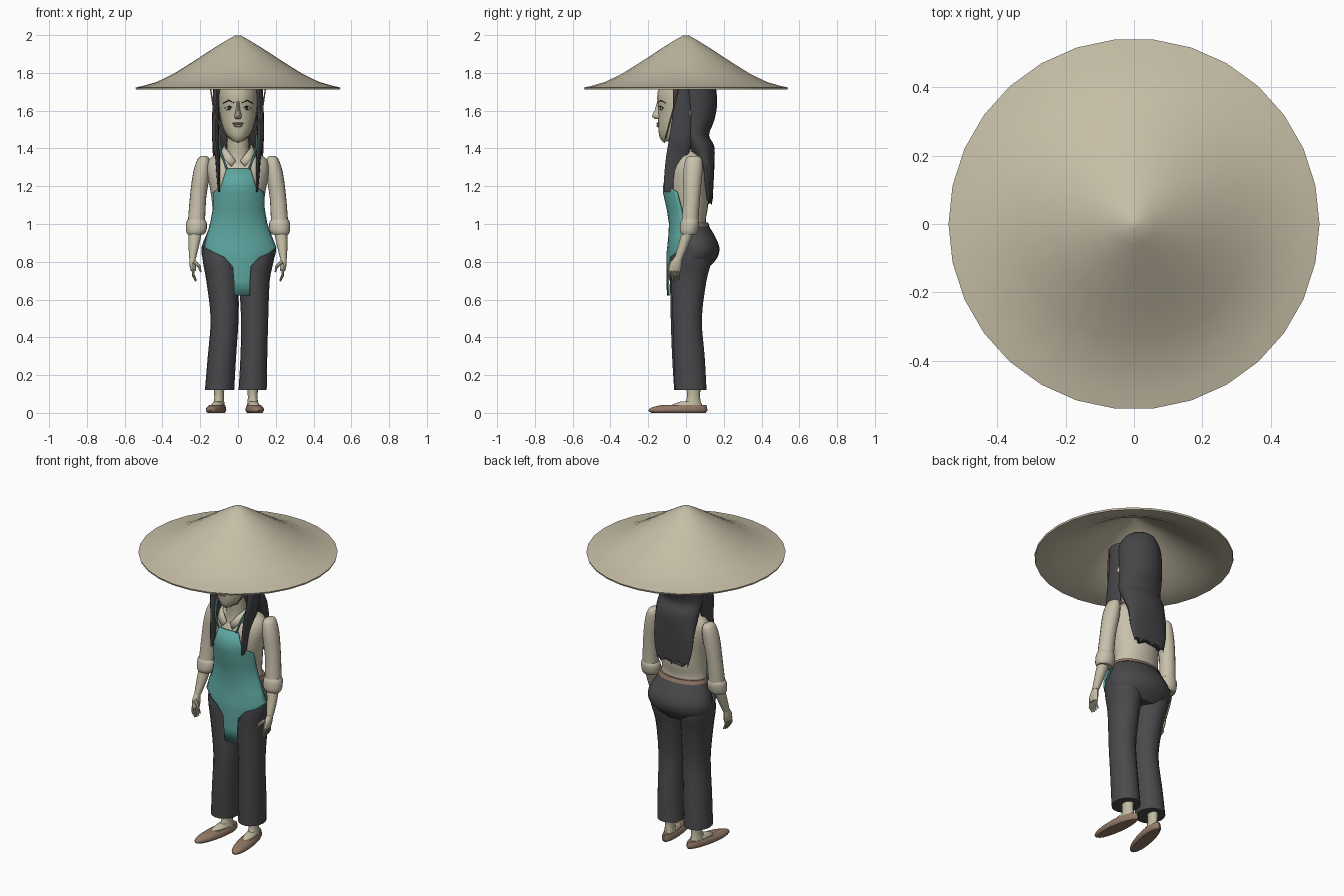
import bpy, bmesh, math
from mathutils import Vector


def material(name, rgb):
    m = bpy.data.materials.new(name)
    m.diffuse_color = (*rgb, 1)
    return m


STRAW = material("straw", (0.56, 0.51, 0.38))
CLOTH = material("cream cloth", (0.58, 0.53, 0.41))
SKIN = material("skin", (0.54, 0.50, 0.36))
TEAL = material("teal apron", (0.11, 0.38, 0.35))
GREY = material("dark trousers", (0.068, 0.068, 0.073))
HAIR = material("black hair", (0.060, 0.060, 0.066))
BROWN = material("brown leather", (0.29, 0.19, 0.135))
DARK = material("dark eye", (0.03, 0.025, 0.025))
LIP = material("lips", (0.33, 0.24, 0.18))
WHITE = material("eye white", (0.6, 0.58, 0.5))


def finish(name, bm, mat, angle=40, thick=0):
    bmesh.ops.recalc_face_normals(bm, faces=bm.faces)
    me = bpy.data.meshes.new(name)
    bm.to_mesh(me)
    bm.free()
    me.materials.append(mat)
    ob = bpy.data.objects.new(name, me)
    bpy.context.collection.objects.link(ob)
    bpy.ops.object.select_all(action='DESELECT')
    bpy.context.view_layer.objects.active = ob
    ob.select_set(True)
    bpy.ops.object.shade_smooth_by_angle(angle=math.radians(angle))
    if thick:
        mod = ob.modifiers.new("thickness", 'SOLIDIFY')
        mod.thickness = thick
        mod.offset = 0
    return ob


def smooth_rows(rows, steps):
    """Catmull-Rom interpolation between section rows."""
    out = []
    for i in range(len(rows) - 1):
        a, b, c, d = (rows[max(0, min(len(rows) - 1, i + k))] for k in (-1, 0, 1, 2))
        for s in range(steps):
            t = s / steps
            out.append([q + 0.5 * t * (r - p + t * (2 * p - 5 * q + 4 * r - e + t * (3 * (q - r) + e - p)))
                        for p, q, r, e in zip(a, b, c, d)])
    return out + [list(rows[-1])]


def loft(name, rows, mat, n=18, steps=3, side=1, ragged=0, caps=True):
    """Elliptic sections (z, x0, x1, y0, y1); side=-1 mirrors in x."""
    bm = bmesh.new()
    rings = []
    all_rows = smooth_rows(rows, steps)
    for k, (z, x0, x1, y0, y1) in enumerate(all_rows):
        ring = []
        for i in range(n):
            a = math.tau * i / n
            dz = ragged * (i % 3) if k == len(all_rows) - 1 else 0
            ring.append(bm.verts.new((side * ((x0 + x1) / 2 + (x1 - x0) / 2 * math.cos(a)),
                                      (y0 + y1) / 2 + (y1 - y0) / 2 * math.sin(a), z + dz)))
        rings.append(ring)
    for r, s in zip(rings, rings[1:]):
        for i in range(n):
            j = (i + 1) % n
            bm.faces.new((r[i], r[j], s[j], s[i]))
    if caps:
        bm.faces.new(rings[0])
        bm.faces.new(rings[-1])
    return finish(name, bm, mat)


def ball(name, loc, size, mat):
    bm = bmesh.new()
    bmesh.ops.create_uvsphere(bm, u_segments=12, v_segments=8, radius=1)
    for v in bm.verts:
        v.co = Vector(loc) + Vector(c * s for c, s in zip(v.co, size))
    return finish(name, bm, mat)


def tube(name, pts, radii, mat, n=8):
    """Tapered tube along a path."""
    bm = bmesh.new()
    pts = [Vector(p) for p in pts]
    rings = []
    for i, p in enumerate(pts):
        d = pts[min(i + 1, len(pts) - 1)] - pts[max(i - 1, 0)]
        q = d.to_track_quat('Z', 'Y')
        rings.append([bm.verts.new(p + q @ Vector((radii[i] * math.cos(math.tau * k / n),
                                                   radii[i] * math.sin(math.tau * k / n), 0)))
                      for k in range(n)])
    for r, s in zip(rings, rings[1:]):
        for k in range(n):
            bm.faces.new((r[k], r[(k + 1) % n], s[(k + 1) % n], s[k]))
    bm.faces.new(rings[0])
    bm.faces.new(rings[-1])
    return finish(name, bm, mat)


# Wide conical straw hat, hollow below
outer = [(0.015, 1.998), (0.06, 1.973), (0.13, 1.93), (0.24, 1.858), (0.34, 1.796),
         (0.43, 1.752), (0.5, 1.732), (0.543, 1.722), (0.54, 1.712)]
inner = [(0.49, 1.718), (0.42, 1.74), (0.33, 1.782), (0.23, 1.844), (0.12, 1.915), (0.015, 1.975)]
loft("straw_hat", [(z, -r, r, -r, r) for r, z in outer + inner], STRAW, n=30, steps=1)

# Head, neck and face
loft("head", [(1.437, -.025, .025, -.125, -.06), (1.46, -.052, .052, -.14, -.01), (1.51, -.08, .08, -.147, .04),
              (1.6, -.1, .1, -.147, .1), (1.7, -.102, .102, -.15, .12), (1.79, -.075, .075, -.1, .1)], SKIN, n=24)
loft("neck", [(1.29, -.09, .09, -.085, .06), (1.36, -.062, .062, -.068, .05), (1.5, -.058, .058, -.08, .04)], SKIN)
loft("nose", [(1.655, -.009, .009, -.152, -.12), (1.6, -.012, .012, -.168, -.12), (1.572, -.02, .02, -.182, -.12),
              (1.556, -.012, .012, -.165, -.12)], SKIN, n=10)
ball("upper_lip", (0, -.147, 1.532), (.031, .01, .006), LIP)
ball("lower_lip", (0, -.146, 1.52), (.024, .01, .007), LIP)

for s, tag in ((-1, "left"), (1, "right")):
    ball(tag + "_eye", (s * .046, -.128, 1.612), (.02, .008, .010), WHITE)
    ball(tag + "_iris", (s * .046, -.135, 1.612), (.009, .004, .009), DARK)
    tube(tag + "_eyelid", [(s * .022, -.142, 1.612), (s * .046, -.136, 1.624), (s * .07, -.12, 1.614)],
         [.002, .003, .002], DARK, 6)
    tube(tag + "_eyebrow", [(s * .02, -.146, 1.642), (s * .05, -.134, 1.655), (s * .078, -.11, 1.64)],
         [.004, .004, .002], DARK, 6)
    ball(tag + "_ear", (s * .122, .02, 1.585), (.012, .008, .02), SKIN)

# Hair: full mass behind the face, thinning to a ragged sheet down the back
loft("back_hair", [(1.835, -.03, .03, .02, .08), (1.81, -.085, .085, -.03, .13), (1.74, -.123, .123, -.068, .155),
                   (1.64, -.128, .128, -.072, .165), (1.55, -.13, .13, -.05, .15), (1.47, -.135, .135, -.03, .122),
                   (1.41, -.135, .135, .0, .15), (1.3, -.13, .13, .07, .15), (1.2, -.125, .125, .095, .145),
                   (1.1, -.10, .10, .115, .14)], HAIR, n=24, ragged=.025)
for s, tag in ((-1, "left"), (1, "right")):
    loft(tag + "_front_lock", [(1.76, .09, .13, -.07, .02), (1.6, .1, .136, -.07, .03), (1.45, .1, .138, -.09, .03),
                               (1.36, .096, .122, -.105, .01), (1.26, .094, .114, -.115, -.03),
                               (1.17, .096, .106, -.117, -.07)], HAIR, n=12, side=s)
    tube(tag + "_hat_strap", [(s * .148, -.035, 1.735), (s * .125, -.075, 1.58), (s * .07, -.105, 1.47),
                              (0, -.115, 1.432)], [.004] * 4, BROWN, 6)
    tube(tag + "_apron_tie", [(s * .058, -.1, 1.29), (s * .085, -.095, 1.36), (s * .1, -.06, 1.42),
                              (s * .098, -.02, 1.47)], [.006] * 4, TEAL, 6)

# Shirt and collar
loft("shirt_body", [(.95, -.15, .15, -.07, .115), (1.02, -.137, .137, -.07, .105), (1.08, -.135, .135, -.08, .115),
                    (1.17, -.145, .145, -.1, .12), (1.28, -.165, .165, -.09, .122), (1.345, -.15, .15, -.06, .11),
                    (1.385, -.085, .085, -.045, .085), (1.4, -.06, .06, -.03, .07)], CLOTH, n=24)
for s, tag in ((-1, "left"), (1, "right")):
    bm = bmesh.new()
    pts = [(.012, -.09, 1.335), (.035, -.105, 1.305), (.072, -.088, 1.34), (.098, -.03, 1.36), (.085, .05, 1.375),
           (0, .095, 1.38), (0, .065, 1.42), (.062, .035, 1.42), (.072, -.03, 1.41), (.055, -.068, 1.39)]
    vs = [bm.verts.new((s * x, y, z)) for x, y, z in pts]
    for f in ((0, 1, 2, 9), (2, 3, 8, 9), (3, 4, 7, 8), (4, 5, 6, 7)):
        bm.faces.new([vs[i] for i in f])
    finish(tag + "_collar", bm, CLOTH, thick=.008)

# Arms with rolled cuffs, forearms and hands
for s, tag in ((-1, "left"), (1, "right")):
    loft(tag + "_sleeve", [(1.36, .168, .195, .02, .065), (1.342, .15, .215, -.003, .085), (1.27, .148, .238, -.015, .087),
                           (1.14, .168, .255, -.015, .075), (1.0, .175, .266, -.025, .065)], CLOTH, side=s)
    loft(tag + "_cuff", [(1.025, .177, .266, -.022, .064), (1.005, .165, .275, -.03, .07), (.965, .167, .275, -.033, .063),
                         (.945, .18, .268, -.025, .052)], CLOTH, side=s)
    loft(tag + "_forearm", [(.97, .188, .26, -.02, .045), (.89, .205, .262, -.04, .015), (.815, .224, .258, -.062, -.018)],
         SKIN, n=12, side=s)
    loft(tag + "_palm", [(.825, .226, .256, -.06, -.02), (.79, .222, .258, -.085, -.022), (.752, .222, .25, -.094, -.028)],
         SKIN, n=12, side=s)
    for k in range(4):
        y = -.087 + k * .0165
        tube(f"{tag}_finger_{k + 1}", [(s * .237, y, .76), (s * .237, y - .002, .73), (s * .224, y, .695 + .006 * abs(k - 1.3))],
             [.009, .008, .004], SKIN)
    tube(tag + "_thumb", [(s * .232, -.075, .8), (s * .205, -.09, .775), (s * .197, -.092, .745)],
         [.011, .009, .004], SKIN)

# Trousers
loft("trouser_seat", [(1.0, -.145, .145, -.072, .112), (.95, -.165, .168, -.075, .145), (.88, -.192, .2, -.08, .176),
                      (.82, -.188, .192, -.082, .165), (.765, -.155, .158, -.075, .115)], GREY, n=24)
loft("belt", [(.988, -.153, .153, -.07, .125), (1.008, -.147, .147, -.07, .116)], BROWN, n=24, steps=1)
loft("left_trouser_leg", [(.88, -.19, -.01, -.075, .13), (.8, -.186, 0, -.088, .135), (.7, -.168, .003, -.086, .11),
                          (.5, -.145, .003, -.082, .085), (.3, -.16, -.01, -.075, .1), (.122, -.175, -.02, -.064, .11)], GREY)
loft("right_trouser_leg", [(.88, .01, .2, -.075, .13), (.8, .0, .188, -.085, .135), (.7, .005, .168, -.08, .11),
                           (.5, .016, .16, -.072, .085), (.3, .013, .155, -.065, .1), (.122, .003, .152, -.06, .11)], GREY)

# Apron wrapped over the front: rows of (z, left, right, body half width, front y)
rows = [(1.292, -.06, .066, .17, -.1), (1.2, -.088, .092, .165, -.117), (1.168, -.128, .135, .154, -.118),
        (1.08, -.13, .138, .148, -.098), (1.0, -.145, .152, .158, -.086), (.93, -.165, .178, .188, -.09),
        (.875, -.178, .2, .207, -.095), (.845, -.12, .165, .207, -.099), (.825, -.075, .115, .207, -.1),
        (.775, -.028, .068, .2, -.1), (.7, -.022, .063, .2, -.1), (.622, -.021, .062, .2, -.096)]
bm = bmesh.new()
grid = []
for z, xl, xr, rx, front in rows:
    a, b = math.asin(xl / rx), math.asin(xr / rx)
    angles = [a + (b - a) * i / 14 for i in range(15)]
    grid.append([bm.verts.new((rx * math.sin(t), .02 + (front - .02) * math.cos(t), z)) for t in angles])
for r, s in zip(grid, grid[1:]):
    for i in range(14):
        bm.faces.new((r[i], r[i + 1], s[i + 1], s[i]))
finish("apron", bm, TEAL, thick=.009)

# Ankles and flat slippers, toes turned out
for tag, x, turn in (("left", -.108, -.2), ("right", .083, .13)):
    parts = [loft(tag + "_ankle", [(.15, -.03, .03, 0, .08), (.08, -.026, .026, .005, .075), (.03, -.032, .032, -.02, .09)],
                  SKIN, n=12),
             loft(tag + "_instep", [(.06, -.022, .022, -.03, .06), (.045, -.03, .03, -.07, .08), (.025, -.035, .035, -.09, .09)],
                  SKIN, n=12),
             loft(tag + "_slipper", [(.0, -.036, .036, -.185, .105), (.012, -.045, .045, -.2, .114),
                                     (.028, -.043, .043, -.185, .112), (.042, -.034, .034, -.13, .108)], BROWN, n=20)]
    for ob in parts:
        ob.location.x = x
        ob.rotation_euler.z = turn
